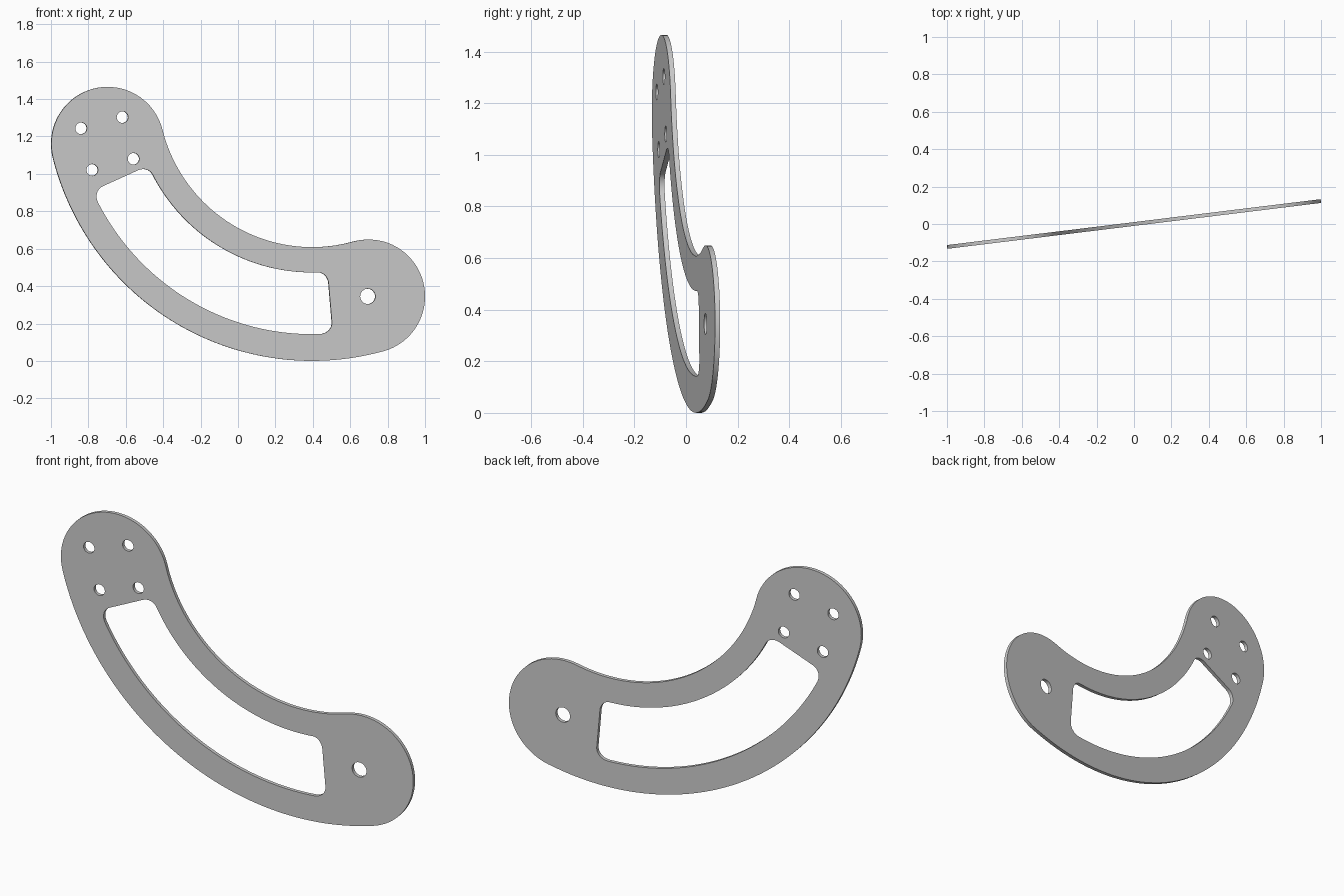
import bpy, bmesh
from math import sin, cos, atan2, radians, pi, tau
from mathutils import Matrix

if "Cube" in bpy.data.objects:
    bpy.data.objects.remove(bpy.data.objects["Cube"])

THICK, YAW = 0.02, radians(7)
LOBE = 0.304                        # end lobe radius
L, R = (-0.7025, 1.161), (0.7025, 0.345)   # lobe centres
C, MID = (0.399, 1.441), 1.1367     # sweep centre and mid radius


def arc(c, r, a0, a1, n):
    return [(c[0] + r * cos(a0 + (a1 - a0) * i / n),
             c[1] + r * sin(a0 + (a1 - a0) * i / n)) for i in range(n + 1)]


def circle(c, r, n=32):
    return arc(c, r, 0, tau, n)[:-1]


# Outline: outer arc, right lobe, inner arc, left lobe, all tangent
aL = atan2(L[1] - C[1], L[0] - C[0]) % tau
aR = atan2(R[1] - C[1], R[0] - C[0]) % tau
outline = (arc(C, MID + LOBE, aL, aR, 80)[:-1]
           + arc(R, LOBE, aR, aR + pi, 40)[:-1]
           + arc(C, MID - LOBE, aR, aL, 60)[:-1]
           + arc(L, LOBE, aL - pi, aL - tau + tau, 40)[:-1])

# Slot: rounded rectangle bent around the sweep centre
r_in, r_out, f = 0.968, 1.298, 0.06
a0, a1, fa = radians(204.2), radians(274.9), f / 1.13


def polar(r, a):
    return (C[0] + r * cos(a), C[1] + r * sin(a))


def corner(r, a, start):
    return [polar(r + f * sin(start + i * pi / 16), a + fa * cos(start + i * pi / 16))
            for i in range(9)]


slot = (corner(r_out - f, a1 - fa, 0)
        + arc(C, r_out, a1 - fa, a0 + fa, 60)[1:-1]
        + corner(r_out - f, a0 + fa, pi / 2)
        + corner(r_in + f, a0 + fa, pi)
        + arc(C, r_in, a0 + fa, a1 - fa, 60)[1:-1]
        + corner(r_in + f, a1 - fa, 1.5 * pi))

# Bolt holes in the left lobe and the pivot hole in the right lobe
loops = [outline, slot, circle((0.698, 0.345), 0.041)]
for k in range(4):
    a = radians(60 + 90 * k)
    loops.append(circle((-0.705 + 0.163 * cos(a), 1.162 + 0.163 * sin(a)), 0.031))

# Filled flat curve with thickness, turned into a mesh
curve = bpy.data.curves.new("plate_profile", 'CURVE')
curve.dimensions, curve.fill_mode, curve.extrude = '2D', 'BOTH', THICK / 2
for pts in loops:
    s = curve.splines.new('POLY')
    s.points.add(len(pts) - 1)
    for p, (x, y) in zip(s.points, pts):
        p.co = (x, y, 0, 1)
    s.use_cyclic_u = True
tmp = bpy.data.objects.new("plate_profile", curve)
bpy.context.collection.objects.link(tmp)
bpy.context.view_layer.update()
mesh = bpy.data.meshes.new_from_object(tmp.evaluated_get(bpy.context.evaluated_depsgraph_get()))
bpy.data.objects.remove(tmp)

# Stand the plate up and yaw it slightly
bm = bmesh.new()
bm.from_mesh(mesh)
bmesh.ops.remove_doubles(bm, verts=bm.verts, dist=1e-5)
bm.transform(Matrix.Rotation(YAW, 4, 'Z') @ Matrix.Rotation(pi / 2, 4, 'X'))
bmesh.ops.recalc_face_normals(bm, faces=bm.faces)
bm.to_mesh(mesh)
bm.free()
plate = bpy.data.objects.new("curved_link_plate", mesh)
bpy.context.collection.objects.link(plate)
bpy.context.view_layer.objects.active = plate
plate.select_set(True)
bpy.ops.object.shade_smooth_by_angle(angle=radians(30))
